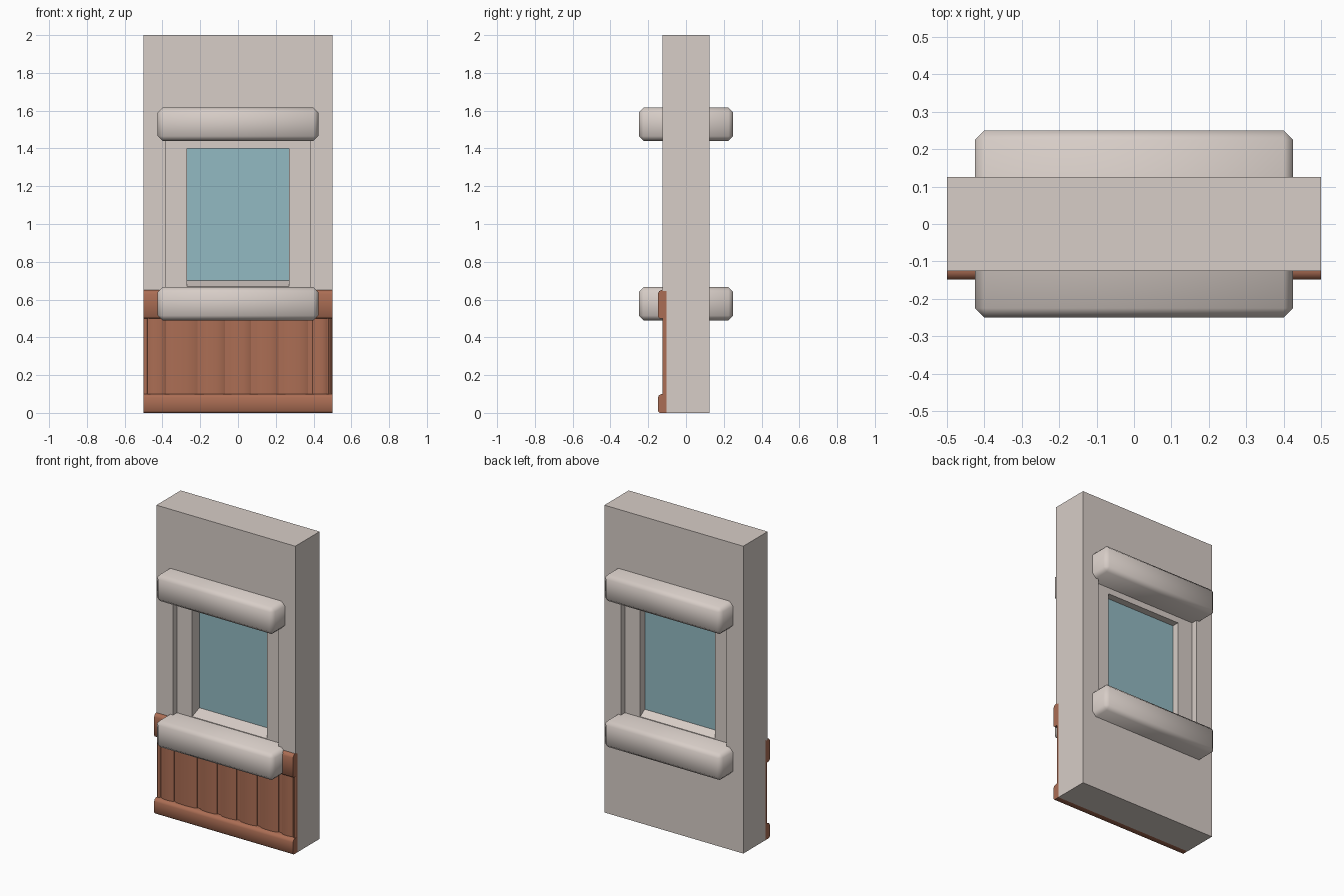
import bpy, bmesh, math
from mathutils import Vector

if "Cube" in bpy.data.objects:
    bpy.data.objects.remove(bpy.data.objects["Cube"])


def material(name, rgb):
    m = bpy.data.materials.new(name)
    m.diffuse_color = (*rgb, 1)
    m.use_nodes = True
    m.node_tree.nodes["Principled BSDF"].inputs["Base Color"].default_value = m.diffuse_color
    return m


PLASTER = material("warm_grey_plaster", (0.68, 0.61, 0.57))
WOOD = material("red_brown_wood", (0.41, 0.155, 0.089))
GLASS = material("blue_glass", (0.29, 0.49, 0.54))


def finish(name, bm, mat, smooth=None):
    bmesh.ops.recalc_face_normals(bm, faces=bm.faces)
    me = bpy.data.meshes.new(name)
    bm.to_mesh(me)
    bm.free()
    ob = bpy.data.objects.new(name, me)
    bpy.context.collection.objects.link(ob)
    me.materials.append(mat)
    bpy.ops.object.select_all(action='DESELECT')
    ob.select_set(True)
    bpy.context.view_layer.objects.active = ob
    if smooth:
        bpy.ops.object.shade_smooth_by_angle(angle=math.radians(smooth))
    return ob


def box(name, lo, hi, mat, bevel=0, smooth=None):
    bm = bmesh.new()
    bmesh.ops.create_cube(bm, size=1)
    lo, hi = Vector(lo), Vector(hi)
    for v in bm.verts:
        v.co = (lo + hi) / 2 + v.co * (hi - lo)
    if bevel:
        bmesh.ops.bevel(bm, geom=bm.edges[:], offset=bevel, segments=1,
                        profile=0.5, affect='EDGES')
    return finish(name, bm, mat, smooth)


def prism(name, pts, offset, mat, smooth=None):
    """Extrude a closed polygon along offset."""
    bm = bmesh.new()
    f = bm.faces.new([bm.verts.new(p) for p in pts])
    ret = bmesh.ops.extrude_face_region(bm, geom=[f], use_keep_orig=True)
    vs = [g for g in ret["geom"] if isinstance(g, bmesh.types.BMVert)]
    bmesh.ops.translate(bm, verts=vs, vec=offset)
    return finish(name, bm, mat, smooth)


def cut(ob, lo, hi):
    cutter = box("cutter", lo, hi, ob.data.materials[0])
    mod = ob.modifiers.new("cut", 'BOOLEAN')
    mod.operation, mod.solver, mod.object = 'DIFFERENCE', 'EXACT', cutter
    bpy.context.view_layer.objects.active = ob
    bpy.ops.object.modifier_apply(modifier=mod.name)
    bpy.data.objects.remove(cutter)


# Wall with a window opening and a notch for the panelling
wall = box("wall", (-0.5, -0.125, 0), (0.5, 0.125, 2), PLASTER)
cut(wall, (-0.38, -0.3, 0.58), (0.38, 0.3, 1.53))
cut(wall, (-0.6, -0.3, -0.1), (0.6, -0.102, 0.645))

# Recessed window frame
frame = box("window_frame", (-0.38, -0.085, 0.6), (0.38, 0.085, 1.5), PLASTER)
cut(frame, (-0.27, -0.3, 0.5), (0.27, 0.3, 1.4))

# Sloping inner ledge under the glass
ledge = [(-0.085, 0.62), (-0.085, 0.67), (-0.012, 0.7),
         (0.038, 0.7), (0.085, 0.67), (0.085, 0.62)]
prism("inner_ledge", [(-0.27, y, z) for y, z in ledge], (0.54, 0, 0), PLASTER)

# Glass pane
box("glass_pane", (-0.27, -0.012, 0.7), (0.27, 0.038, 1.4), GLASS)

# Lintel and sill run right through the wall
for name, z in (("lintel", 1.44), ("sill", 0.49)):
    box(name, (-0.425, -0.25, z), (0.425, 0.25, z + 0.176), PLASTER, 0.025, 60)

# Base board and chair rail, rounded on the front edges
for name, z0, z1 in (("base_board", 0.0, 0.1), ("chair_rail", 0.5, 0.65)):
    prof = [(-0.102, z0), (-0.14, z0), (-0.149, z0 + 0.01),
            (-0.149, z1 - 0.02), (-0.143, z1 - 0.006), (-0.13, z1), (-0.102, z1)]
    prism(name, [(-0.5, y, z) for y, z in prof], (1, 0, 0), WOOD, 50)

# Panel backing and gently crowned boards with uneven widths
box("panel_backing", (-0.5, -0.109, 0.08), (0.5, -0.1, 0.52), WOOD)
edges = [(-0.5, -0.478), (-0.472, -0.382), (-0.376, -0.215), (-0.19, -0.07),
         (-0.045, 0.07), (0.095, 0.215), (0.24, 0.37), (0.395, 0.475), (0.48, 0.5)]
for i, (a, b) in enumerate(edges):
    w = b - a
    prof = [(a, -0.104), (a, -0.114), (a + w * 0.12, -0.121), (a + w * 0.35, -0.125),
            (b - w * 0.35, -0.125), (b - w * 0.12, -0.121), (b, -0.114), (b, -0.104)]
    prism(f"board_{i + 1}", [(x, y, 0.09) for x, y in prof], (0, 0, 0.42), WOOD, 40)
